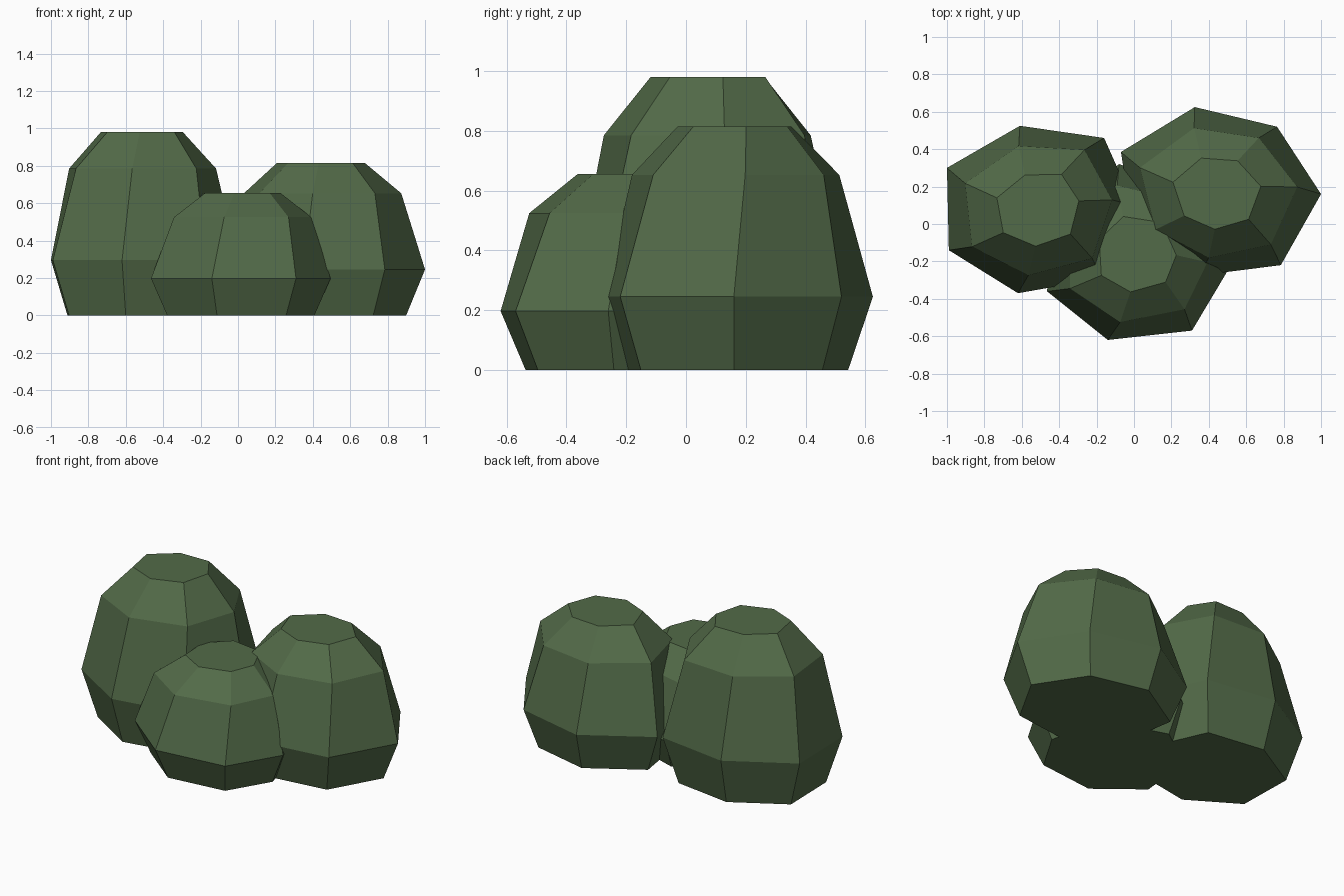
import bpy, bmesh
from mathutils import Matrix, Vector

if "Cube" in bpy.data.objects:
    bpy.data.objects.remove(bpy.data.objects["Cube"])

leaf = bpy.data.materials.new("leaf_green")
leaf.diffuse_color = (0.085, 0.145, 0.065, 1)
leaf.use_nodes = True
leaf.node_tree.nodes["Principled BSDF"].inputs["Base Color"].default_value = leaf.diffuse_color

# Ring levels: (height fraction, outline scale, twist in radians)
LEVELS = [(0.0, 0.82, 0.0), (0.301, 1.0, 0.0), (0.801, 0.775, 0.085), (1.0, 0.43, 0.16)]


def lobe(name, centre, height, outline):
    """Seven-sided faceted clump made of stacked, scaled outline rings."""
    bm = bmesh.new()
    c = Vector(centre)
    rings = []
    for h, scale, twist in LEVELS:
        rot = Matrix.Rotation(twist, 2)
        pts = [c + rot @ ((Vector(p) - c) * scale) for p in outline]
        rings.append([bm.verts.new((p.x, p.y, h * height)) for p in pts])
    n = len(outline)
    for lo, hi in zip(rings, rings[1:]):
        for i in range(n):
            j = (i + 1) % n
            bm.faces.new((lo[i], lo[j], hi[j], hi[i]))
    bm.faces.new(rings[0])
    bm.faces.new(rings[-1])
    bmesh.ops.recalc_face_normals(bm, faces=bm.faces)
    me = bpy.data.meshes.new(name)
    bm.to_mesh(me)
    bm.free()
    me.materials.append(leaf)
    ob = bpy.data.objects.new(name, me)
    bpy.context.collection.objects.link(ob)
    return ob


# Tall clump on the left
lobe("bush_left", (-0.51, 0.08), 0.98,
     [(-0.61, 0.525), (-1.0, 0.30), (-0.99, -0.14), (-0.62, -0.37),
      (-0.17, -0.29), (0.0, 0.10), (-0.16, 0.46)])

# Medium clump on the right
lobe("bush_right", (0.44, 0.165), 0.815,
     [(0.325, 0.625), (-0.07, 0.385), (0.0, -0.05), (0.35, -0.275),
      (0.785, -0.22), (1.0, 0.16), (0.765, 0.52)])

# Low clump at the front
lobe("bush_front", (0.015, -0.155), 0.655,
     [(-0.08, 0.32), (-0.42, 0.08), (-0.465, -0.36), (-0.14, -0.62),
      (0.31, -0.57), (0.495, -0.26), (0.38, 0.17)])
